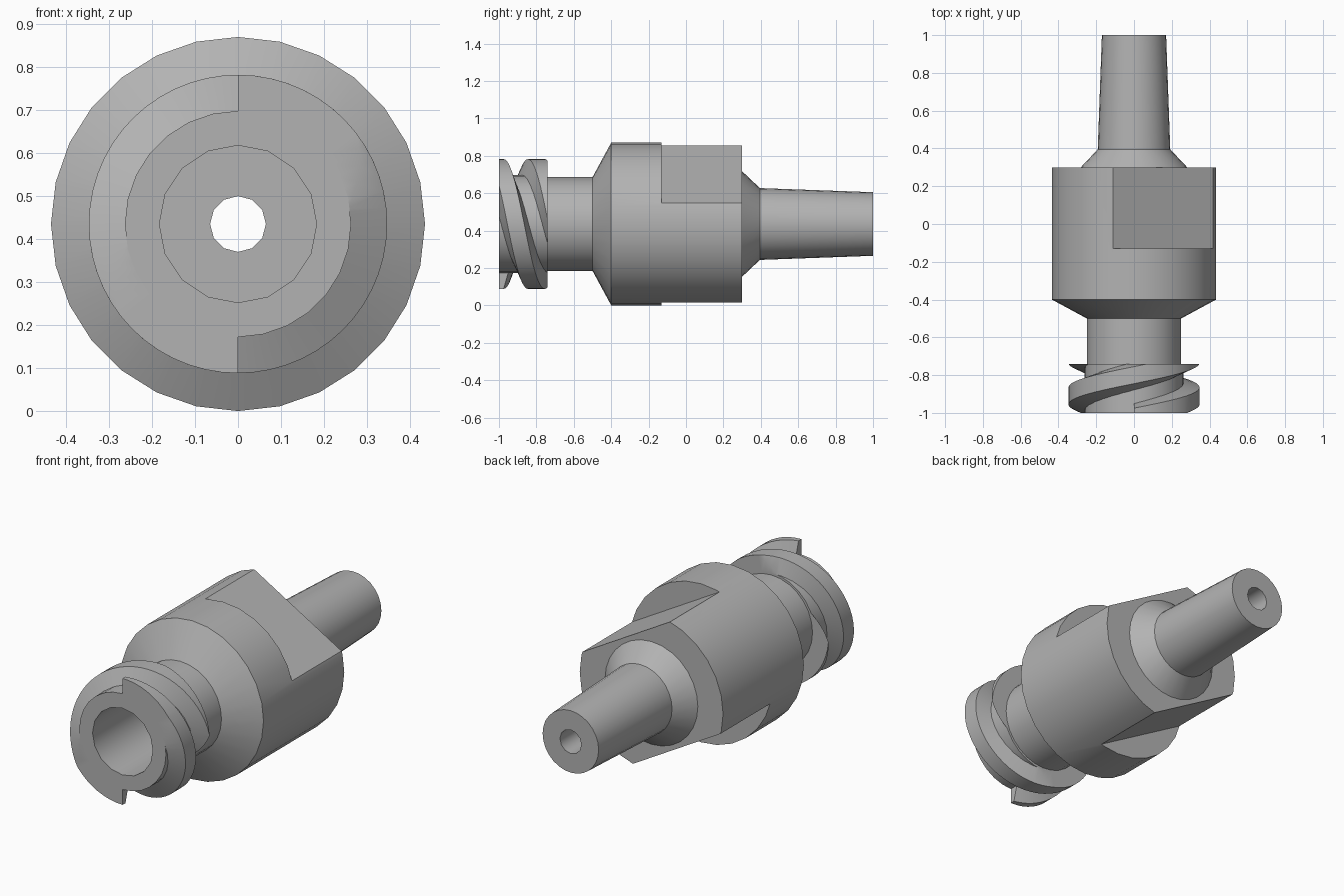
import bpy, bmesh, math
from mathutils import Matrix, Vector

cube = bpy.data.objects.get("Cube")
if cube:
    bpy.data.objects.remove(cube, do_unlink=True)

AXIS = 0.435      # height of the long axis
SIDES = 28
FRONT, COLLAR_END = -1.0, -0.74

grey = bpy.data.materials.new("plain grey")
grey.use_nodes = True
grey.diffuse_color = (0.45, 0.45, 0.45, 1)
grey.node_tree.nodes["Principled BSDF"].inputs["Base Color"].default_value = (0.45, 0.45, 0.45, 1)


def polar(r, angle, y):
    return Vector((r * math.cos(angle), y, AXIS + r * math.sin(angle)))


def finish(name, bm):
    bmesh.ops.recalc_face_normals(bm, faces=bm.faces)
    mesh = bpy.data.meshes.new(name)
    bm.to_mesh(mesh)
    bm.free()
    mesh.materials.append(grey)
    ob = bpy.data.objects.new(name, mesh)
    bpy.context.collection.objects.link(ob)
    return ob


def activate(ob):
    bpy.ops.object.select_all(action="DESELECT")
    ob.select_set(True)
    bpy.context.view_layer.objects.active = ob


def smooth(ob):
    activate(ob)
    bpy.ops.object.shade_smooth_by_angle(angle=math.radians(35))


def turned(name, profile, sides):
    """Solid of revolution about the long axis from (y, radius) points."""
    bm = bmesh.new()
    rings = [[bm.verts.new(polar(r, math.tau * i / sides, y)) for i in range(sides)]
             for y, r in profile]
    for a, b in zip(rings, rings[1:]):
        for i in range(sides):
            j = (i + 1) % sides
            bm.faces.new((a[i], a[j], b[j], b[i]))
    bm.faces.new(rings[0])
    bm.faces.new(rings[-1])
    return finish(name, bm)


def flat_cutter(angle):
    """Block that mills one wrench flat, facing the given angle."""
    bm = bmesh.new()
    bmesh.ops.create_cube(bm, size=1)
    place = (Matrix.Translation((0, 0.135, AXIS)) @ Matrix.Rotation(-angle, 4, "Y")
             @ Matrix.Translation((0.507, 0, 0)) @ Matrix.Diagonal((0.4, 0.53, 1.2, 1)))
    bmesh.ops.transform(bm, matrix=place, verts=bm.verts)
    return finish("flat_cutter", bm)


def cut(ob, cutter):
    mod = ob.modifiers.new("cut", "BOOLEAN")
    mod.operation, mod.solver, mod.object = "DIFFERENCE", "EXACT", cutter
    activate(ob)
    bpy.ops.object.modifier_apply(modifier=mod.name)
    bpy.data.objects.remove(cutter, do_unlink=True)


def thread(name, start):
    """One helical thread, trimmed flush with both ends of the collar."""
    lead, turns, steps = 0.44, 0.86, 48
    section = [(-1.10, 0.258), (-1.065, 0.347), (-0.975, 0.347), (-0.95, 0.258)]
    bm = bmesh.new()
    rings = []
    for k in range(steps + 1):
        t = turns * k / steps
        rings.append([bm.verts.new(polar(r, start - math.tau * t, y + lead * t))
                      for y, r in section])
    for a, b in zip(rings, rings[1:]):
        for i in range(4):
            j = (i + 1) % 4
            bm.faces.new((a[i], a[j], b[j], b[i]))
    bm.faces.new(rings[0])
    bm.faces.new(rings[-1])
    for y, side in ((FRONT, -1), (COLLAR_END, 1)):
        res = bmesh.ops.bisect_plane(bm, geom=bm.verts[:] + bm.edges[:] + bm.faces[:],
                                     plane_co=(0, y, 0), plane_no=(0, side, 0),
                                     clear_outer=True)
        rim = [e for e in res["geom_cut"] if isinstance(e, bmesh.types.BMEdge)]
        bmesh.ops.triangle_fill(bm, edges=rim, use_beauty=True)
    return finish(name, bm)


# Main body: collar, neck, shoulder, barrel, rear cone and tapered nozzle
body = turned("fitting_body", [
    (FRONT, 0.263), (COLLAR_END, 0.263), (COLLAR_END, 0.25), (-0.5, 0.25),
    (-0.4, 0.435), (0.3, 0.435), (0.3, 0.282), (0.395, 0.192), (1.0, 0.17)], SIDES)

# Socket and through channel
cut(body, turned("socket_cutter", [(-1.1, 0.183), (-0.3, 0.183)], 16))
cut(body, turned("channel_cutter", [(-0.4, 0.065), (1.1, 0.065)], 12))

# Two opposite wrench flats
for degrees in (60, 240):
    cut(body, flat_cutter(math.radians(degrees)))
smooth(body)

# Two-start locking thread
for name, degrees in (("upper_thread", 90), ("lower_thread", 270)):
    smooth(thread(name, math.radians(degrees)))
